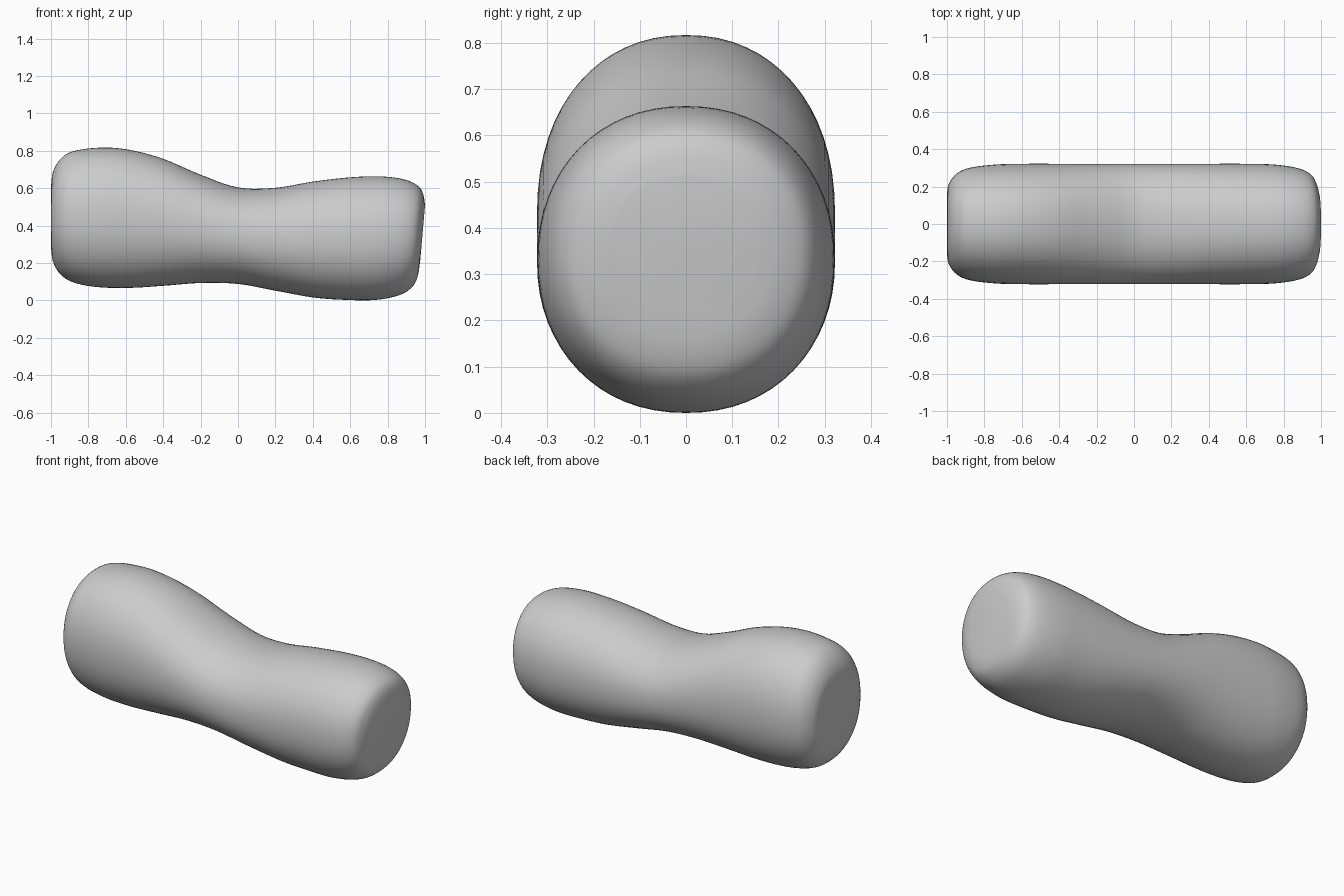
import bpy, bmesh
from math import sin, cos, pi

if "Cube" in bpy.data.objects:
    bpy.data.objects.remove(bpy.data.objects["Cube"])

# Stations along the body: top x, top z, bottom x, bottom z, half width
STATIONS = [
    (-1.0, 0.60, -1.0, 0.29, 0.16),
    (-0.99, 0.685, -0.99, 0.21, 0.215),
    (-0.95, 0.755, -0.95, 0.14, 0.268),
    (-0.88, 0.798, -0.88, 0.096, 0.300),
    (-0.73, 0.817, -0.75, 0.071, 0.318),
    (-0.58, 0.805, -0.58, 0.067, 0.322),
    (-0.40, 0.757, -0.40, 0.078, 0.322),
    (-0.20, 0.672, -0.20, 0.093, 0.322),
    (0.0, 0.604, 0.0, 0.088, 0.322),
    (0.20, 0.602, 0.20, 0.052, 0.322),
    (0.40, 0.635, 0.40, 0.016, 0.322),
    (0.60, 0.658, 0.57, 0.003, 0.322),
    (0.76, 0.663, 0.73, 0.002, 0.318),
    (0.88, 0.649, 0.86, 0.027, 0.300),
    (0.955, 0.618, 0.93, 0.070, 0.268),
    (0.988, 0.575, 0.961, 0.13, 0.215),
    (1.0, 0.51, 0.975, 0.22, 0.16),
]
SIDES, STEPS, POWER = 64, 5, 2 / 2.15


def smooth(a, b, c, d, t):
    return 0.5 * (2 * b + (c - a) * t + (2 * a - 5 * b + 4 * c - d) * t * t
                  + (3 * b - a - 3 * c + d) * t ** 3)


def soft(v):
    return (abs(v) ** POWER) * (1 if v > 0 else -1)


def sections():
    last = len(STATIONS) - 1
    for i in range(last):
        four = [STATIONS[max(0, min(last, i + k))] for k in (-1, 0, 1, 2)]
        for s in range(STEPS):
            yield [smooth(*v, s / STEPS) for v in zip(*four)]
    yield STATIONS[-1]


# Rounded body lofted through near-elliptical rings
bm = bmesh.new()
rings = []
for xt, zt, xb, zb, w in sections():
    ring = []
    for k in range(SIDES):
        a = 2 * pi * k / SIDES
        up = (soft(sin(a)) + 1) / 2
        ring.append(bm.verts.new((xb + (xt - xb) * up, w * soft(cos(a)),
                                  zb + (zt - zb) * up)))
    rings.append(ring)
for r, q in zip(rings, rings[1:]):
    for k in range(SIDES):
        n = (k + 1) % SIDES
        bm.faces.new((r[k], r[n], q[n], q[k]))

# End caps, nearly flat
bm.faces.new(rings[0])
bm.faces.new(rings[-1])
bmesh.ops.recalc_face_normals(bm, faces=bm.faces[:])

mesh = bpy.data.meshes.new("rounded_body")
bm.to_mesh(mesh)
bm.free()
for p in mesh.polygons:
    p.use_smooth = True
body = bpy.data.objects.new("rounded_body", mesh)
bpy.context.collection.objects.link(body)
